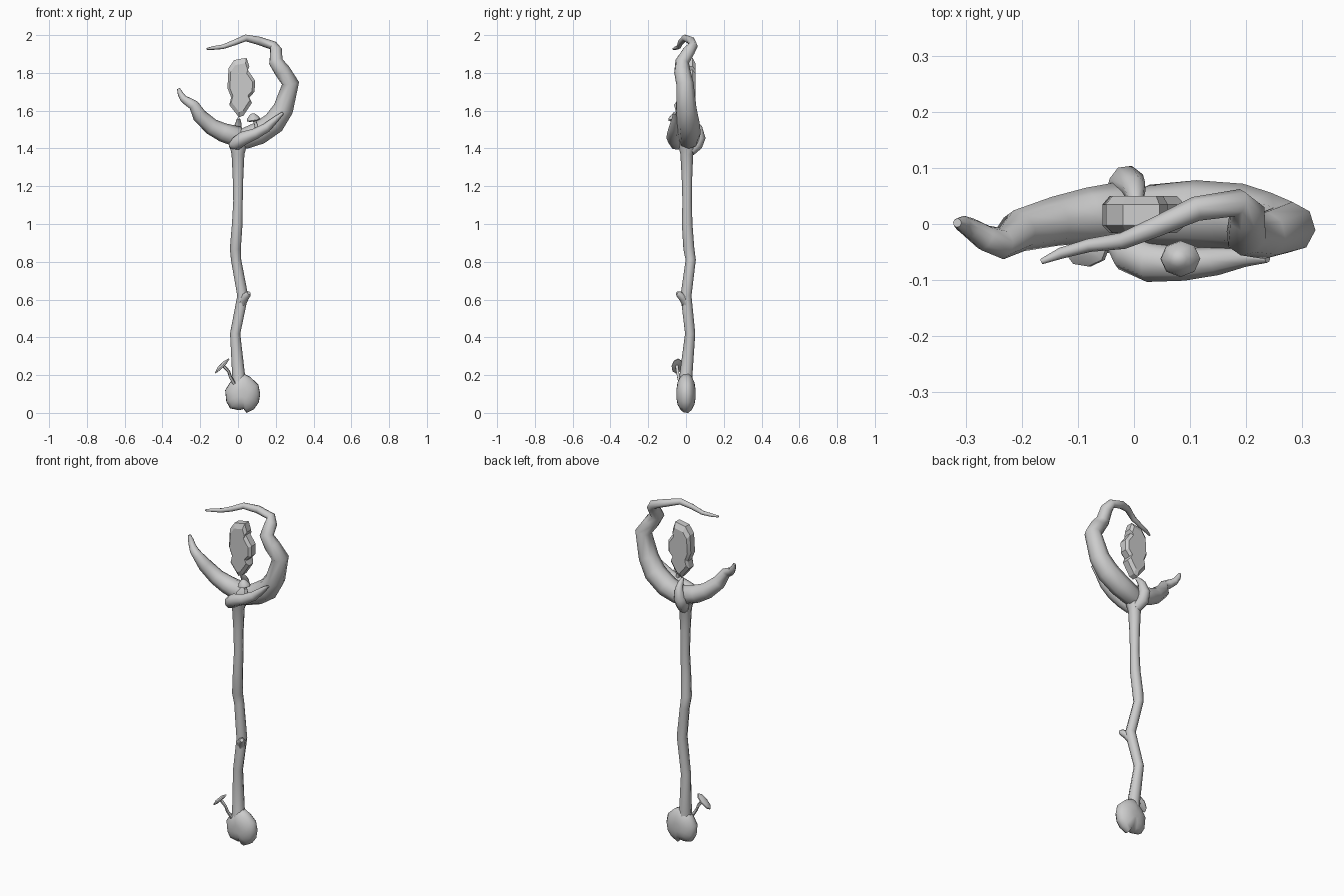
import bpy, bmesh
from mathutils import Vector


def finish(name, bm, smooth=60):
    bmesh.ops.recalc_face_normals(bm, faces=bm.faces)
    me = bpy.data.meshes.new(name)
    bm.to_mesh(me)
    bm.free()
    ob = bpy.data.objects.new(name, me)
    bpy.context.collection.objects.link(ob)
    bpy.ops.object.select_all(action='DESELECT')
    ob.select_set(True)
    bpy.context.view_layer.objects.active = ob
    bpy.ops.object.shade_smooth_by_angle(angle=smooth * 3.14159 / 180)
    return ob


def loft(bm, rings):
    for a, b in zip(rings, rings[1:]):
        n = len(a)
        for i in range(n):
            bm.faces.new((a[i], a[(i + 1) % n], b[(i + 1) % n], b[i]))
    bm.faces.new(rings[0])
    bm.faces.new(rings[-1])


def limb(name, pts, sides=8):
    """Tapered tube through (x, y, z, radius) points."""
    from math import cos, sin, tau
    bm = bmesh.new()
    P = [Vector(p[:3]) for p in pts]
    rings, u, prev = [], None, None
    for i, p in enumerate(P):
        a = (p - P[i - 1]).normalized() if i else (P[1] - p).normalized()
        b = (P[i + 1] - p).normalized() if i < len(P) - 1 else a
        t = (a + b).normalized()
        if u is None:
            u = t.cross(Vector((0, 1, 0))).normalized()
        else:
            u = prev.rotation_difference(t) @ u
        v, prev, r = t.cross(u), t, pts[i][3]
        rings.append([bm.verts.new(p + r * (u * cos(tau * k / sides) + v * sin(tau * k / sides)))
                      for k in range(sides)])
    loft(bm, rings)
    return finish(name, bm)


def slab(name, outline, centre, layers, smooth=60):
    """Front outline (x, z) stacked along y, scaled per layer."""
    bm = bmesh.new()
    cx, cz = centre
    loft(bm, [[bm.verts.new((cx + (x - cx) * s, y, cz + (z - cz) * s)) for x, z in outline]
              for y, s in layers])
    return finish(name, bm, smooth)


def cap(name, loc, axis, rings, squash, sides=8):
    """Mushroom cap: (height, radius) rings around an axis."""
    from math import cos, sin, tau
    bm = bmesh.new()
    t = Vector(axis).normalized()
    v = t.cross(Vector((1, 0, 1) if abs(t.x) < .2 else (0, 0, 1))).normalized()
    u = v.cross(t)
    loft(bm, [[bm.verts.new(Vector(loc) + t * h + u * r * cos(tau * k / sides)
                            + v * r * squash * sin(tau * k / sides)) for k in range(sides)]
              for h, r in rings])
    return finish(name, bm, 40)


# Staff shaft
limb("shaft", [(0.01, 0, .10, .045), (.003, 0, .2, .034), (-.015, .022, .42, .027),
               (.025, 0, .62, .029), (-.01, .025, .81, .027), (-.014, .015, .87, .029),
               (-.004, .006, 1.0, .028), (0, .006, 1.12, .025), (0, .005, 1.25, .028),
               (0, .004, 1.37, .034), (0, .005, 1.41, .045), (.01, .005, 1.46, .045)])
limb("shaft_knot", [(.02, 0, .58, .024), (.035, -.018, .61, .022),
                    (.052, -.038, .628, .017), (.058, -.048, .635, .010)], 6)

# Root knob at the foot
slab("foot_knob", [(-.03, .175), (-.04, .165), (-.068, .12), (-.062, .06), (-.042, .024), (.005, .014),
                   (.03, .02), (.045, 0), (.085, .02), (.11, .055), (.118, .10), (.108, .15),
                   (.065, .19), (.025, .21), (0, .20)], (.025, .10),
     [(-.05, .25), (-.045, .55), (-.03, .83), (-.012, .98), (.012, 1), (.03, .85), (.045, .55), (.05, .25)])

# Large hooked branch
limb("hook_branch", [(-.03, .01, 1.42, .03), (.03, .015, 1.45, .055), (.11, .018, 1.48, .06),
                     (.19, .012, 1.535, .06), (.24, .002, 1.61, .054), (.278, -.006, 1.745, .046),
                     (.235, -.02, 1.81, .043), (.2, -.02, 1.86, .038), (.202, .015, 1.915, .034),
                     (.185, .038, 1.945, .025), (.11, .027, 1.97, .022), (.04, -.005, 1.985, .018),
                     (-.02, -.03, 1.96, .015), (-.08, -.038, 1.938, .012), (-.13, -.052, 1.932, .010),
                     (-.165, -.067, 1.927, .005)])

# Left branch
limb("left_branch", [(.03, .02, 1.43, .03), (-.01, .022, 1.465, .056), (-.08, .015, 1.485, .05),
                     (-.14, .005, 1.515, .044), (-.205, -.012, 1.575, .038), (-.235, -.035, 1.63, .028),
                     (-.265, -.025, 1.648, .024), (-.29, -.008, 1.665, .019), (-.305, 0, 1.69, .015),
                     (-.315, .002, 1.717, .008)])

# Short front branch and back root
limb("front_branch", [(-.035, -.03, 1.415, .02), (-.012, -.05, 1.425, .035), (.03, -.068, 1.455, .036),
                      (.09, -.072, 1.477, .029), (.15, -.066, 1.51, .025), (.2, -.06, 1.555, .016),
                      (.238, -.062, 1.588, .007)])
limb("back_root", [(0, .02, 1.385, .03), (-.015, .055, 1.42, .035), (-.012, .072, 1.46, .033),
                   (0, .065, 1.51, .022), (.003, .045, 1.54, .015), (.003, .025, 1.558, .008)])

# Floating crystal
slab("crystal", [(-.02, 1.868), (.045, 1.88), (.06, 1.835), (.052, 1.815), (.09, 1.76), (.088, 1.70),
                 (.06, 1.67), (.074, 1.642), (.03, 1.575), (.005, 1.565), (-.046, 1.63), (-.036, 1.67),
                 (-.056, 1.72), (-.05, 1.825)], (.015, 1.72),
     [(-.016, .82), (-.003, 1), (.035, 1), (.05, .82)], 20)

# Mushrooms
limb("foot_mushroom_stem", [(-.02, -.03, .155, .009), (-.04, -.04, .19, .008),
                            (-.05, -.045, .22, .008), (-.075, -.048, .247, .009)], 6)
cap("foot_mushroom_cap", (-.083, -.047, .248), (-.7, -.1, .7),
    [(-.006, .03), (-.002, .054), (.004, .052), (.013, .025)], .55)
limb("upper_mushroom_stem", [(.1, -.065, 1.49, .012), (.097, -.062, 1.52, .009),
                             (.085, -.062, 1.555, .009)], 6)
cap("upper_mushroom_cap", (.082, -.062, 1.553), (-.15, 0, 1),
    [(-.01, .02), (-.004, .036), (.008, .033), (.026, .017), (.032, .008)], .9)
